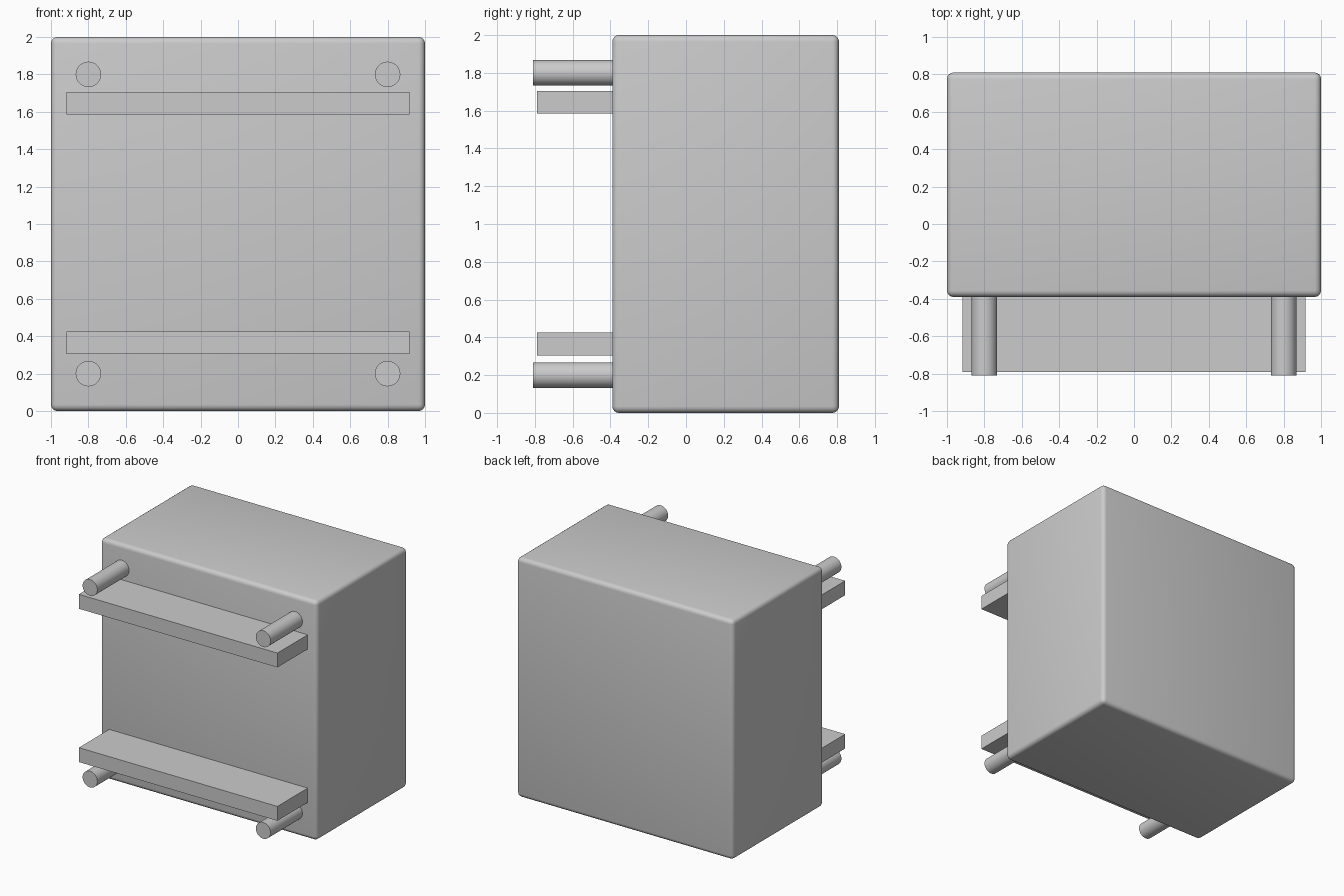
import bpy
import math

cube = bpy.data.objects.get("Cube")
if cube:
    bpy.data.objects.remove(cube, do_unlink=True)

# Single grey finish
GREY = (0.6, 0.6, 0.6, 1.0)
grey = bpy.data.materials.new("light_grey")
grey.use_nodes = True
grey.diffuse_color = GREY
grey.node_tree.nodes["Principled BSDF"].inputs["Base Color"].default_value = GREY


def box(name, low, high):
    """Box spanning two opposite corners."""
    centre = [(a + b) / 2 for a, b in zip(low, high)]
    bpy.ops.mesh.primitive_cube_add(size=1, location=centre)
    obj = bpy.context.object
    obj.name = name
    obj.scale = [b - a for a, b in zip(low, high)]
    bpy.ops.object.transform_apply(location=False, rotation=False, scale=True)
    obj.data.materials.append(grey)
    return obj


def peg(name, x, z, front, back):
    """Round peg lying along y."""
    bpy.ops.mesh.primitive_cylinder_add(
        vertices=32, radius=0.068, depth=back - front,
        location=(x, (front + back) / 2, z), rotation=(math.pi / 2, 0, 0))
    obj = bpy.context.object
    obj.name = name
    obj.data.materials.append(grey)
    bpy.ops.object.shade_smooth_by_angle(angle=math.radians(40))
    return obj


# Main block with softly rounded edges
body = box("body", (-1, -0.39, 0), (1, 0.81, 2))
bevel = body.modifiers.new("rounded_edges", "BEVEL")
bevel.width = 0.035
bevel.segments = 4
bpy.ops.object.shade_smooth()

# Flat shelves and round pegs on the front
FACE = -0.38
for level, low, high, peg_z in (("lower", 0.305, 0.425, 0.2),
                                ("upper", 1.585, 1.705, 1.8)):
    box(level + "_shelf", (-0.917, -0.79, low), (0.917, FACE, high))
    for side, x in (("left", 0.8), ("right", -0.8)):
        peg(f"{level}_{side}_peg", x, peg_z, -0.81, FACE)
